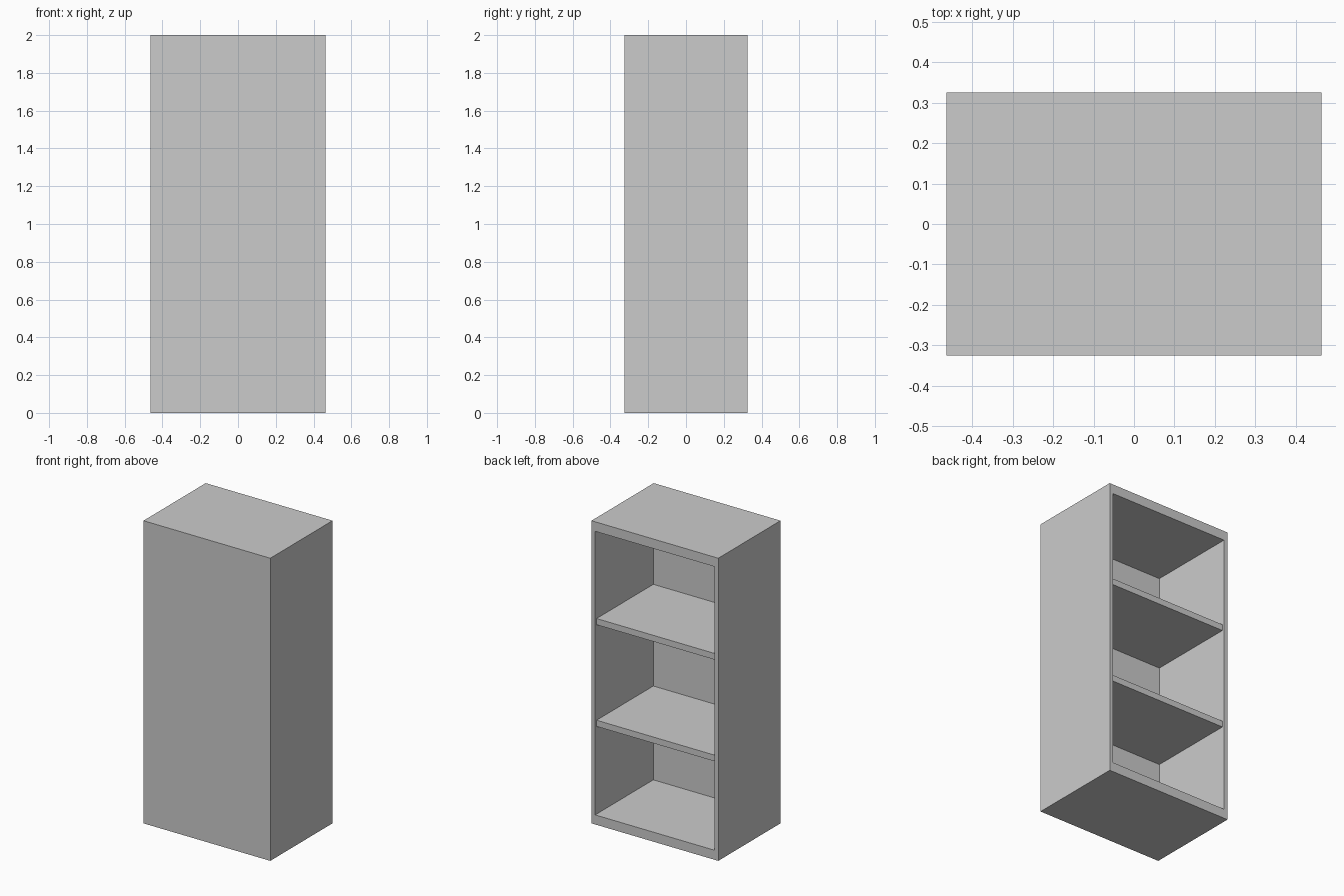
import bpy, bmesh
from mathutils import Vector

if "Cube" in bpy.data.objects:
    bpy.data.objects.remove(bpy.data.objects["Cube"])

W, D, H = 0.927, 0.65, 2.0       # outer size
SIDE, CAP, FRONT = 0.027, 0.063, 0.043   # wall thicknesses
RECESS, SHELF = 0.015, 0.041


def add_box(bm, lo, hi):
    bmesh.ops.create_cube(bm, size=1)
    for v in bm.verts:
        v.co = Vector([l + (c + 0.5) * (h - l) for c, l, h in zip(v.co, lo, hi)])


def finish(bm, name):
    bmesh.ops.recalc_face_normals(bm, faces=bm.faces)
    mesh = bpy.data.meshes.new(name)
    bm.to_mesh(mesh)
    bm.free()
    obj = bpy.data.objects.new(name, mesh)
    bpy.context.collection.objects.link(obj)
    return obj


# Cabinet carcass: box with the back face inset and pushed in to form the cavity
bm = bmesh.new()
add_box(bm, (-W / 2, -D / 2, 0), (W / 2, D / 2, H))
bm.normal_update()
back = max(bm.faces, key=lambda f: f.calc_center_median().y)
bmesh.ops.inset_region(bm, faces=[back], thickness=0.05)
for v in back.verts:
    v.co.x = (W / 2 - SIDE) * (1 if v.co.x > 0 else -1)
    v.co.z = H - CAP if v.co.z > H / 2 else CAP
cavity = bmesh.ops.extrude_discrete_faces(bm, faces=[back])["faces"][0]
for v in cavity.verts:
    v.co.y = -D / 2 + FRONT
finish(bm, "cabinet_body")

# Shelves, slightly recessed from the open back
for name, top in (("lower_shelf", 0.683), ("upper_shelf", 1.355)):
    bm = bmesh.new()
    add_box(bm, (-W / 2 + SIDE, -D / 2 + FRONT, top - SHELF),
            (W / 2 - SIDE, D / 2 - RECESS, top))
    finish(bm, name)
